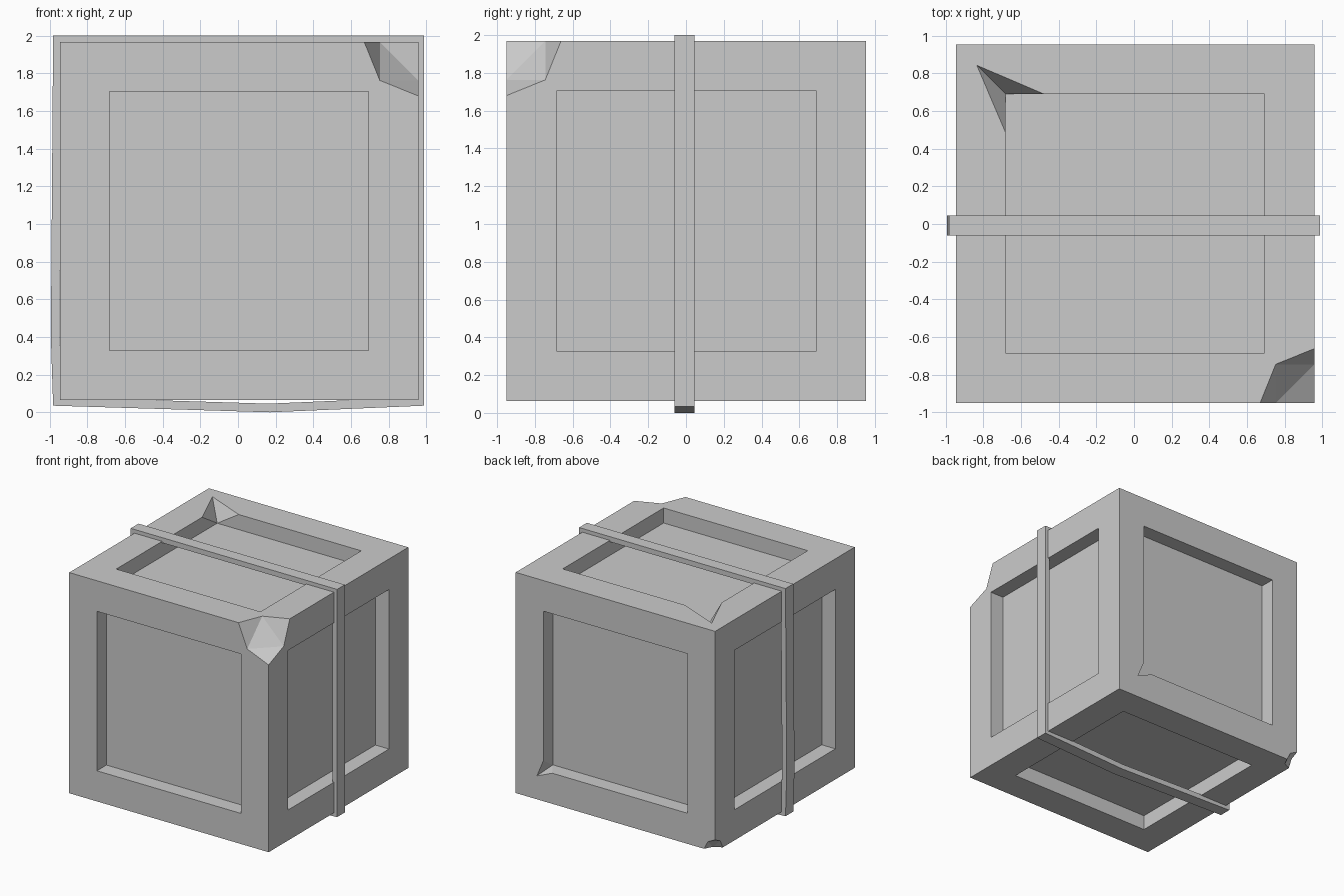
import bpy
import bmesh
from mathutils import Vector

old = bpy.data.objects.get("Cube")
if old:
    bpy.data.objects.remove(old, do_unlink=True)

# One plain grey material
grey = bpy.data.materials.new("plain_grey")
grey.use_nodes = True
colour = (0.6, 0.6, 0.6, 1.0)
grey.diffuse_color = colour
grey.node_tree.nodes["Principled BSDF"].inputs["Base Color"].default_value = colour

HALF = 0.952      # half the box size
OPEN = 0.688      # half the panel opening
DEPTH = 0.13      # panel recess
CENTRE = Vector((0.006, 0.002, 1.016))

# Broken box corners: length along the edges, inset on the faces
CHIPS = {(1, -1, 1): (0.288, 0.205), (-1, 1, -1): (0.105, 0.07)}
# Split opening corners (axis, corner): length along the rim, reach of the tip
NOTCHES = {(2, (-1, 1, 1)): (0.205, 0.153), (1, (1, 1, -1)): (0.085, 0.062)}


def finish(bm, name):
    bmesh.ops.remove_doubles(bm, verts=bm.verts, dist=1e-4)
    bmesh.ops.recalc_face_normals(bm, faces=bm.faces)
    mesh = bpy.data.meshes.new(name)
    bm.to_mesh(mesh)
    bm.free()
    mesh.materials.append(grey)
    obj = bpy.data.objects.new(name, mesh)
    bpy.context.collection.objects.link(obj)
    return obj


def add_face(bm, points):
    bm.faces.new([bm.verts.new(p) for p in points])


def on_side(corner, axis, reach, height=HALF):
    """Point on the diagonal of one side, towards a corner."""
    p = Vector(corner) * reach
    p[axis] = corner[axis] * height
    return p


def rim_path(axis, corner, neighbour):
    """Points from the panel opening out to the box edge at one corner."""
    step = (Vector(neighbour) - Vector(corner)) / 2
    inner, outer = on_side(corner, axis, OPEN), on_side(corner, axis, HALF)
    if corner in CHIPS:
        length, inset = CHIPS[corner]
        return [inner, on_side(corner, axis, HALF - inset), outer + step * length]
    if (axis, corner) in NOTCHES:
        length, reach = NOTCHES[axis, corner]
        return [inner + step * length, on_side(corner, axis, OPEN + reach), outer]
    return [inner, outer]


def build_side(bm, axis, sign):
    corners = []
    for u, v in ((-1, -1), (1, -1), (1, 1), (-1, 1)):
        c = [sign] * 3
        c[(axis + 1) % 3], c[(axis + 2) % 3] = u, v
        corners.append(tuple(c))
    floor = [on_side(c, axis, OPEN, HALF - DEPTH) for c in corners]
    add_face(bm, floor)
    for i in range(4):
        j = (i + 1) % 4
        start = rim_path(axis, corners[i], corners[j])
        end = rim_path(axis, corners[j], corners[i])
        add_face(bm, start + end[::-1])                         # frame rail
        add_face(bm, [start[0], floor[i], floor[j], end[0]])    # recess wall
        for path, base, c in ((start, floor[i], corners[i]), (end, floor[j], corners[j])):
            if (axis, c) in NOTCHES:
                add_face(bm, [path[0], path[1], base])          # split corner


# Box with six recessed panels
bm = bmesh.new()
for axis in range(3):
    for sign in (-1, 1):
        build_side(bm, axis, sign)

# Facets of the broken corners
for corner, (length, inset) in CHIPS.items():
    mids = [on_side(corner, a, HALF - inset) for a in range(3)]
    add_face(bm, mids)
    for a in range(3):
        edge_point = Vector(corner) * HALF
        edge_point[a] -= corner[a] * length
        add_face(bm, [edge_point, mids[(a + 1) % 3], mids[(a + 2) % 3]])
finish(bm, "box").location = CENTRE

# Thin strap looped around the box, slightly bowed on one side and below
outline = [(-0.982, 2.0), (0.988, 2.0), (0.988, 0.035),
           (0.17, 0.0), (-0.982, 0.035), (-0.994, 0.4)]
middle = Vector((0, 0, CENTRE.z))
bm = bmesh.new()
rings = []
for x, z in outline:
    outer = Vector((x, 0, z))
    inner = middle.lerp(outer, 0.955)
    rings.append([p + Vector((0, y, 0)) for p, y in
                  ((outer, -0.06), (outer, 0.046), (inner, 0.046), (inner, -0.06))])
for i, ring in enumerate(rings):
    following = rings[(i + 1) % len(rings)]
    for k in range(4):
        m = (k + 1) % 4
        add_face(bm, [ring[k], ring[m], following[m], following[k]])
finish(bm, "strap")
